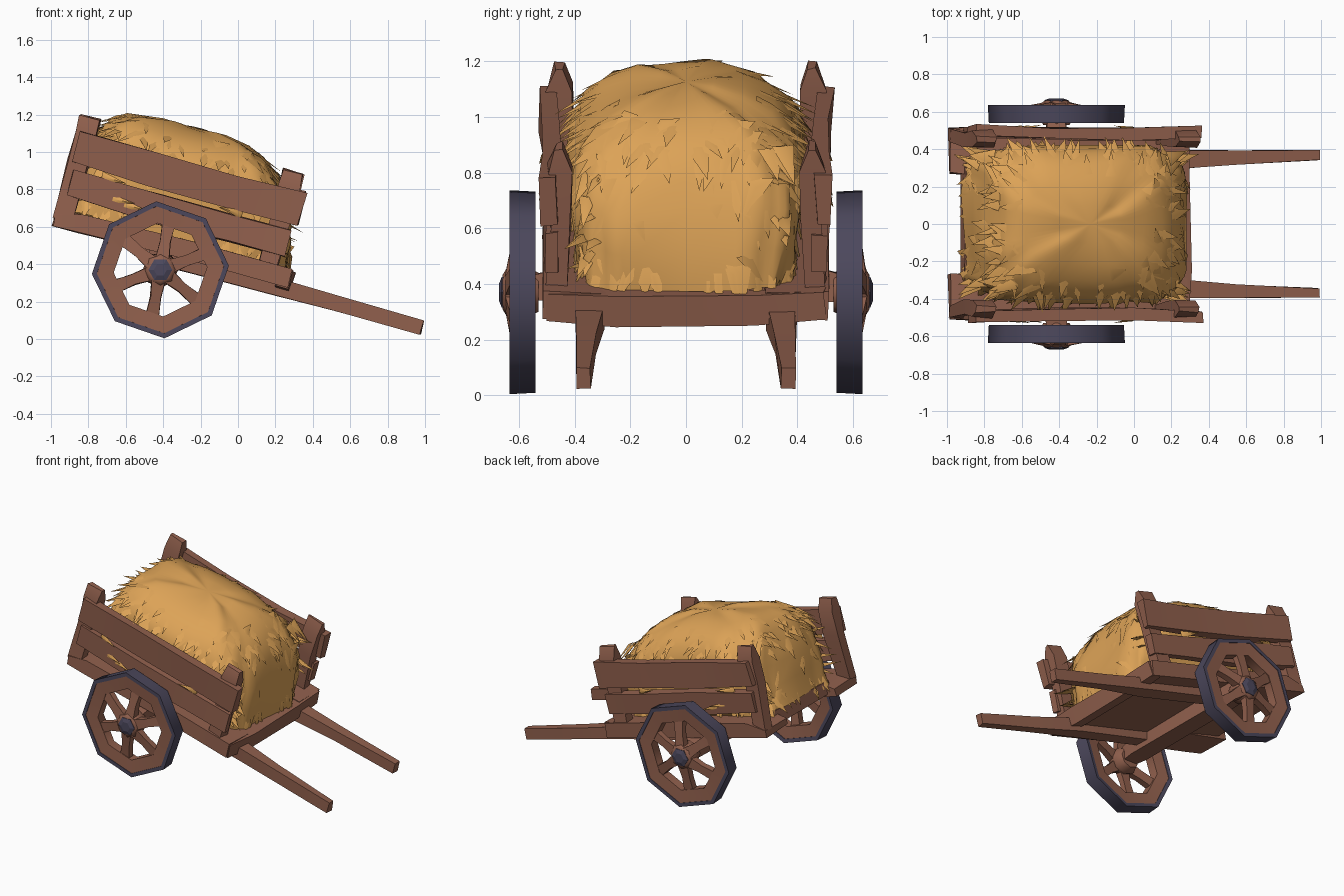
import bpy, bmesh, math, random
from mathutils import Matrix, Vector

if "Cube" in bpy.data.objects:
    bpy.data.objects.remove(bpy.data.objects["Cube"])

random.seed(4)
R = random.uniform


def material(name, rgb):
    m = bpy.data.materials.new(name)
    m.diffuse_color = (*rgb, 1)
    m.use_nodes = True
    m.node_tree.nodes["Principled BSDF"].inputs["Base Color"].default_value = m.diffuse_color
    return m


WOOD = material("brown_wood", (0.285, 0.118, 0.075))
IRON = material("dark_iron", (0.072, 0.064, 0.107))
HAY = material("golden_hay", (0.72, 0.365, 0.095))

# the cart body is tipped forward; its local origin is the middle of the bed top
TIP = Matrix.Translation((-0.35, 0, 0.546)) @ Matrix.Rotation(math.radians(15), 4, 'Y')
FLAT = Matrix.Identity(4)


def finish(name, bm, mat, matrix=FLAT, angle=35):
    bmesh.ops.recalc_face_normals(bm, faces=bm.faces)
    me = bpy.data.meshes.new(name)
    bm.to_mesh(me)
    bm.free()
    me.transform(matrix)
    me.materials.append(mat)
    ob = bpy.data.objects.new(name, me)
    bpy.context.collection.objects.link(ob)
    bpy.ops.object.select_all(action='DESELECT')
    ob.select_set(True)
    bpy.context.view_layer.objects.active = ob
    bpy.ops.object.shade_smooth_by_angle(angle=math.radians(angle))
    return ob


def bridge(bm, loops, closed=False):
    """Skin a list of vertex loops; cap the ends unless it closes on itself."""
    pairs = list(zip(loops, loops[1:])) + ([(loops[-1], loops[0])] if closed else [])
    for a, b in pairs:
        for i in range(len(a)):
            j = (i + 1) % len(a)
            bm.faces.new((a[i], a[j], b[j], b[i]))
    if not closed:
        bm.faces.new(loops[0])
        bm.faces.new(loops[-1])


def beam(name, axis, stations, mat=WOOD, matrix=TIP, rough=0.007):
    """Rough-hewn beam; station = (along, centre 1, centre 2, half 1, half 2)."""
    bm = bmesh.new()
    loops = []
    for a, c1, c2, h1, h2 in stations:
        loop = []
        for s1, s2 in ((-1, -1), (1, -1), (1, 1), (-1, 1)):
            p = [c1 + s1 * h1 + R(-rough, rough), c2 + s2 * h2 + R(-rough, rough)]
            p.insert("xyz".index(axis), a + R(-rough, rough))
            loop.append(bm.verts.new(p))
        loops.append(loop)
    bridge(bm, loops)
    return finish(name, bm, mat, matrix)


# bed floor: middle boards, longer side boards and a front lip
beam("bed_floor", 'x', [(-0.57, 0, -0.05, 0.30, 0.04), (0, 0, -0.06, 0.30, 0.045),
                        (0.64, 0, -0.06, 0.30, 0.045)])
beam("front_lip", 'y', [(-0.50, 0.63, -0.06, 0.035, 0.05), (-0.25, 0.64, -0.07, 0.04, 0.06),
                        (0.25, 0.64, -0.07, 0.04, 0.06), (0.50, 0.63, -0.06, 0.035, 0.05)])

for s, side in ((1, "left"), (-1, "right")):
    beam(side + "_bed_board", 'x', [(-0.635, s * 0.39, -0.08, 0.12, 0.025),
                                    (-0.5, s * 0.39, -0.055, 0.125, 0.05),
                                    (0.1, s * 0.39, -0.05, 0.125, 0.05),
                                    (0.66, s * 0.40, -0.055, 0.11, 0.05)])
    # side rails bow slightly outwards
    beam(side + "_top_rail", 'x', [(-0.625, s * 0.50, 0.33, 0.028, 0.085),
                                   (-0.2, s * 0.485, 0.32, 0.028, 0.09),
                                   (0.25, s * 0.48, 0.315, 0.028, 0.085),
                                   (0.63, s * 0.495, 0.325, 0.028, 0.09)])
    beam(side + "_lower_rail", 'x', [(-0.60, s * 0.49, 0.135, 0.025, 0.07),
                                     (-0.1, s * 0.48, 0.125, 0.03, 0.08),
                                     (0.3, s * 0.48, 0.125, 0.028, 0.07),
                                     (0.60, s * 0.48, 0.125, 0.025, 0.07)])
    # corner posts with chipped tops
    for u, end in ((-0.59, "rear"), (0.535, "front")):
        beam(f"{side}_{end}_post", 'z', [(-0.06, u, s * 0.47, 0.05, 0.035),
                                         (0.25, u, s * 0.445, 0.055, 0.035),
                                         (0.42, u, s * 0.455, 0.058, 0.045),
                                         (0.505, u, s * 0.455, 0.055, 0.014)])
    # pull shafts
    beam(side + "_shaft", 'x', [(-0.10, s * 0.345, -0.12, 0.055, 0.045),
                                (0.60, s * 0.342, -0.115, 0.052, 0.045),
                                (0.95, s * 0.358, -0.118, 0.038, 0.04),
                                (1.415, s * 0.367, -0.125, 0.025, 0.038)], rough=0.004)

# axle
CX, CZ = -0.415, 0.37
beam("axle", 'y', [(-0.60, CX, CZ + 0.01, 0.045, 0.045), (-0.45, CX, CZ + 0.03, 0.06, 0.06),
                   (0.45, CX, CZ + 0.03, 0.06, 0.06), (0.60, CX, CZ + 0.01, 0.045, 0.045)],
     matrix=FLAT)


def ring(name, section, mat, sides=8, closed=True, turn=0.0):
    """Revolve (radius, y) points around the wheel axis with few sides."""
    bm = bmesh.new()
    loops = []
    for r, y in section:
        loops.append([bm.verts.new((CX + r * math.cos(t), y, CZ + r * math.sin(t)))
                      for t in (turn + math.tau * i / sides for i in range(sides))])
    bridge(bm, loops, closed)
    return finish(name, bm, mat, angle=50 if sides == 8 else 20)


# wheels: iron tyre, wooden rim, six dished spokes, hub and iron cap
for s, side in ((1, "left"), (-1, "right")):
    ring(side + "_tyre", [(0.335, s * 0.545), (0.362, s * 0.54), (0.367, s * 0.635),
                          (0.34, s * 0.635)], IRON, turn=0.06)
    ring(side + "_rim", [(0.25, s * 0.56), (0.34, s * 0.548), (0.345, s * 0.632),
                         (0.25, s * 0.625)], WOOD, turn=0.06)
    ring(side + "_hub", [(0.07, s * 0.53), (0.095, s * 0.58), (0.085, s * 0.645),
                         (0.06, s * 0.66)], WOOD, closed=False)
    ring(side + "_hub_cap", [(0.064, s * 0.648), (0.064, s * 0.662), (0.035, s * 0.672)], IRON,
         sides=6, closed=False)
    for i in range(6):
        t = math.radians(20 + 60 * i)
        turn = Matrix.Translation((CX, 0, CZ)) @ Matrix.Rotation(-t, 4, 'Y')
        beam(f"{side}_spoke_{i + 1}", 'x', [(0.03, s * 0.63, 0, 0.025, 0.04),
                                            (0.15, s * 0.612, 0, 0.022, 0.028),
                                            (0.27, s * 0.595, 0, 0.022, 0.036)],
             matrix=turn, rough=0.003)

# hay heap: levels of (height, rear reach, front reach, half width)
LEVELS = [(-0.01, 0.58, 0.63, 0.39), (0.13, 0.57, 0.615, 0.405), (0.27, 0.56, 0.575, 0.42),
          (0.38, 0.54, 0.52, 0.415), (0.46, 0.52, 0.455, 0.38), (0.525, 0.48, 0.38, 0.31),
          (0.57, 0.40, 0.27, 0.21), (0.592, 0.22, 0.14, 0.10)]


def hay_point(t, level):
    """Point on the heap: angle round it and a fractional level index."""
    k = min(int(level), len(LEVELS) - 2)
    f = level - k
    w, rear, front, half = (a + (b - a) * f for a, b in zip(LEVELS[k], LEVELS[k + 1]))
    c, s = math.cos(t), math.sin(t)
    e = 0.38 + 0.06 * max(0, level - 2)       # squarer low down, rounder on top
    x = math.copysign(abs(c) ** e, c) * (front if c > 0 else rear)
    y = math.copysign(abs(s) ** e, s) * half
    wave = 1 + 0.018 * math.sin(7 * t + 2 * level) + 0.014 * math.sin(13 * t - level)
    return Vector((x * wave, y * wave, w + 0.008 * math.sin(5 * t)))


bm = bmesh.new()
N = 56
bridge(bm, [[bm.verts.new(hay_point(math.tau * i / N, k)) for i in range(N)]
            for k in range(len(LEVELS))])
top = max(bm.faces, key=lambda f: f.calc_center_median().z if len(f.verts) == N else -1)
bmesh.ops.poke(bm, faces=[top])
finish("hay_heap", bm, HAY, TIP, angle=80)


def tuft(bm, p, along, outward, aim, half, length):
    """Broad, flat straw wedge whose base is sunk into the heap."""
    back = p - aim * 0.05 - outward * 0.014
    ridge = p - aim * 0.02 + outward * 0.008
    a, b, c, d = (bm.verts.new(v) for v in (back + along * half, back - along * half,
                                            ridge, p + aim * length))
    for f in ((a, b, c), (a, c, d), (c, b, d), (b, a, d)):
        bm.faces.new(f)


# straw tufts in rows of (level, count, length, outward, down)
ROWS = [(0.3, 60, 0.10, 0.22, 0.9), (1.6, 22, 0.10, 0.20, 0.9), (2.7, 26, 0.12, 0.35, 0.8),
        (3.5, 50, 0.12, 0.75, 0.7), (4.2, 46, 0.11, 0.85, 0.5), (5.0, 24, 0.10, 0.95, 0.45)]
bm = bmesh.new()
for level, count, length, out, down in ROWS:
    for i in range(count):
        # even spacing along a rectangular outline rather than by angle
        q = math.tau * (i + R(-0.4, 0.4)) / count
        t = q - 0.15 * math.sin(4 * q)
        lv = level + R(-0.25, 0.3)
        p = hay_point(t, lv)
        along = (hay_point(t + 0.04, lv) - hay_point(t - 0.04, lv)).normalized()
        outward = Vector((along.y, -along.x, 0)).normalized()
        aim = (outward * out * R(0.6, 1.3) - Vector((0, 0, down)) + along * R(-0.5, 0.5)).normalized()
        tuft(bm, p, along, outward, aim, R(0.03, 0.055), length * R(0.6, 1.2))
# corner bunches that stick out past the ends of the heap
for sx in (-1, 1):
    for sy in (-1, 1):
        for i in range(9):
            w = R(0.05, 0.46)
            aim = Vector((sx * R(0.5, 1), sy * R(0.1, 0.6), R(-0.8, 0.1))).normalized()
            p = Vector((sx * (0.53 if w < 0.3 else 0.46), sy * R(0.30, 0.38), w))
            tuft(bm, p, Vector((-aim.y, aim.x, 0)).normalized(), Vector((0, 0, 1)), aim,
                 R(0.03, 0.05), R(0.09, 0.15))
# stray straw caught on the lower rails
for s in (-1, 1):
    for u, w in ((-0.33, 0.115), (-0.26, 0.10), (0.28, 0.215), (-0.40, 0.215)):
        aim = Vector((R(0.7, 1) * (1 if u < 0 else -1), s * 0.12, R(-0.1, 0.1))).normalized()
        tuft(bm, Vector((u, s * 0.515, w)), Vector((0, 0, 1)), Vector((0, s, 0)), aim, 0.025, 0.09)
finish("straw_tufts", bm, HAY, TIP, angle=80)
